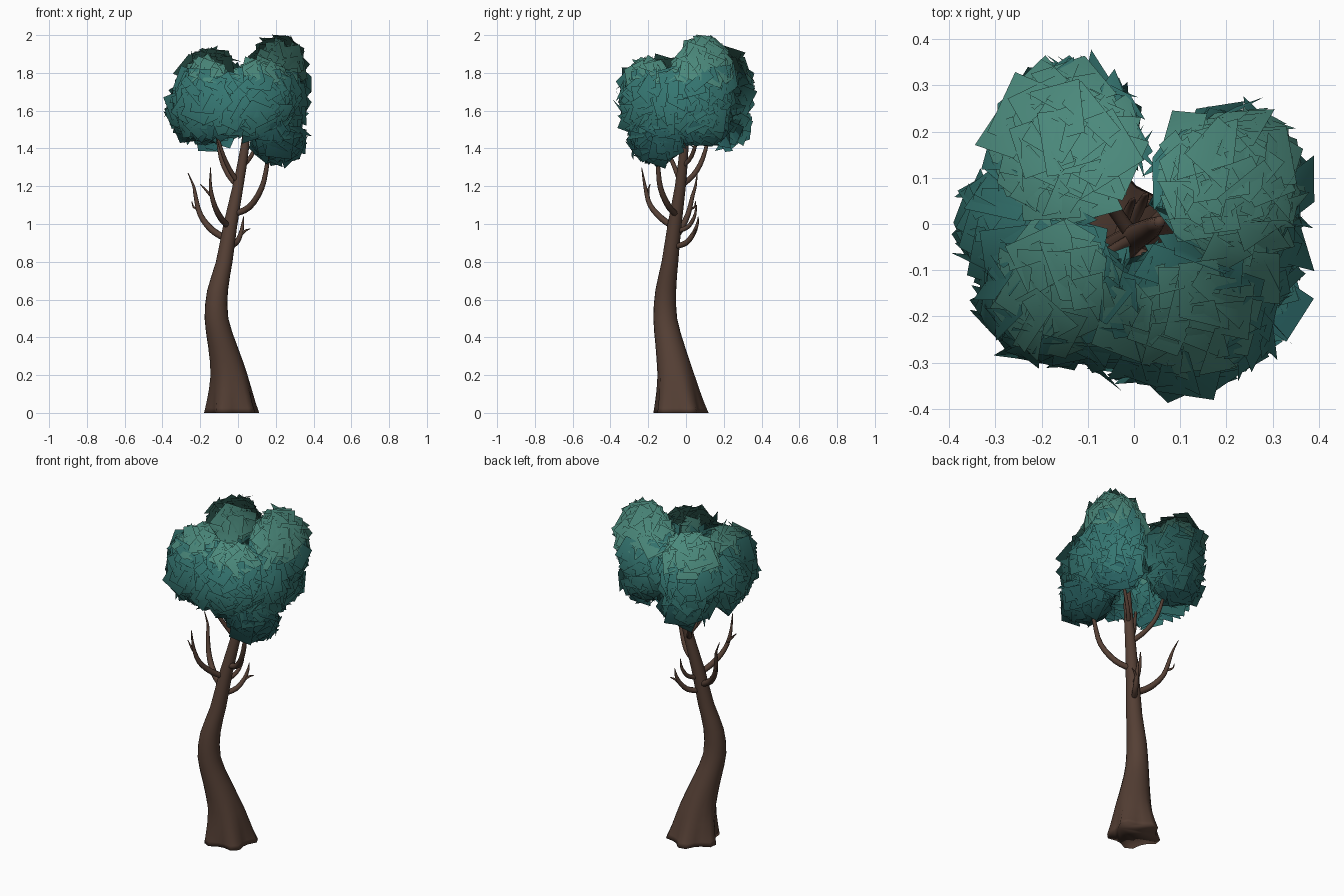
import bpy, math, random
from mathutils import Vector, Matrix

if "Cube" in bpy.data.objects:
    bpy.data.objects.remove(bpy.data.objects["Cube"])

random.seed(4)


def material(name, rgb):
    m = bpy.data.materials.new(name)
    m.diffuse_color = (*rgb, 1)
    m.use_nodes = True
    m.node_tree.nodes["Principled BSDF"].inputs["Base Color"].default_value = m.diffuse_color
    return m


bark = material("bark", (0.09, 0.05, 0.035))
leaf_mats = [material("leaf_low", (0.025, 0.14, 0.14)),
             material("leaf_mid", (0.035, 0.18, 0.165)),
             material("leaf_high", (0.07, 0.25, 0.20))]


def make_object(name, verts, faces, mats):
    me = bpy.data.meshes.new(name)
    me.from_pydata(verts, [], faces)
    for m in mats:
        me.materials.append(m)
    me.polygons.foreach_set("use_smooth", [True] * len(faces))
    ob = bpy.data.objects.new(name, me)
    bpy.context.collection.objects.link(ob)
    return ob


def smooth_path(pts, steps):
    """Catmull-Rom through (x, y, z, radius) points."""
    p = [Vector(q) for q in pts]
    p = [2 * p[0] - p[1]] + p + [2 * p[-1] - p[-2]]
    out = []
    for i in range(1, len(p) - 2):
        a, b, c, d = p[i - 1:i + 3]
        for s in range(steps):
            t = s / steps
            out.append(0.5 * (2 * b + (c - a) * t + (2 * a - 5 * b + 4 * c - d) * t * t
                              + (3 * b - a - 3 * c + d) * t ** 3))
    return out + [p[-2]]


def tube(name, pts, sides, steps=3, level=False, lobe=0.0, thin=1.0):
    """Tapered tube; level rings and root lobes are used by the trunk."""
    path = smooth_path(pts, steps)
    verts, faces = [], []
    for i, q in enumerate(path):
        c, r = q.to_3d(), max(q[3] * thin, 0.002)
        tangent = (path[min(i + 1, len(path) - 1)] - path[max(i - 1, 0)]).to_3d()
        rot = Matrix.Identity(3) if level else \
            Vector((0, 0, 1)).rotation_difference(tangent).to_matrix()
        flare = lobe * max(0, 1 - c.z / 0.35) ** 2
        for k in range(sides):
            a = 2 * math.pi * k / sides
            rr = r * (1 + flare * math.cos(5 * (a + math.pi / 4)))
            verts.append(c + rot @ Vector((rr * math.cos(a), rr * math.sin(a), 0)))
    for i in range(len(path) - 1):
        for k in range(sides):
            k2 = (k + 1) % sides
            faces.append((i * sides + k, i * sides + k2,
                          (i + 1) * sides + k2, (i + 1) * sides + k))
    n = (len(path) - 1) * sides
    faces += [tuple(reversed(range(sides))), tuple(range(n, n + sides))]
    return make_object(name, verts, faces, [bark])


# Trunk with flared, lobed roots
tube("trunk", [(-.03, -.03, 0, .134), (-.034, -.038, .06, .122), (-.045, -.055, .2, .098),
               (-.08, -.083, .35, .078), (-.114, -.11, .5, .063), (-.108, -.107, .65, .055),
               (-.073, -.085, .8, .044), (-.04, -.06, 1.0, .037), (0, -.03, 1.2, .029),
               (.035, -.01, 1.4, .023), (.055, .005, 1.6, .012)],
     20, 2, level=True, lobe=0.17)

# Bare lower branches, each with twigs
bare = [
    ("left_branch", [(-.06, -.065, .92, .022), (-.14, -.03, .97, .021), (-.2, .01, 1.05, .017),
                     (-.225, .035, 1.15, .012), (-.235, .05, 1.2, .008), (-.265, .06, 1.27, .002)]),
    ("left_twig", [(-.21, .02, 1.08, .01), (-.235, .045, 1.09, .006), (-.245, .05, 1.12, .002)]),
    ("front_branch", [(-.045, -.06, .98, .02), (-.09, -.13, 1.03, .02), (-.125, -.19, 1.1, .016),
                      (-.145, -.215, 1.19, .011), (-.145, -.235, 1.3, .002)]),
    ("front_twig", [(-.135, -.2, 1.14, .01), (-.17, -.2, 1.18, .007), (-.2, -.19, 1.21, .002)]),
    ("right_branch", [(-.05, -.06, .88, .018), (-.01, 0, .9, .018), (.015, .04, .95, .014),
                      (.025, .06, 1.0, .009), (.03, .065, 1.04, .002)]),
    ("right_twig", [(.01, .035, .94, .01), (.04, .05, .965, .007), (.065, .06, .975, .002)]),
    ("back_branch", [(-.04, -.05, .96, .015), (-.02, .01, .985, .014), (-.005, .045, 1.04, .01),
                     (0, .055, 1.1, .003)]),
]
# Upper branches reaching into the crown
upper = [
    ("crown_branch_front_right", [(-.025, -.05, 1.05, .02), (.06, -.09, 1.09, .02),
                                  (.125, -.135, 1.19, .017), (.155, -.15, 1.32, .013),
                                  (.18, -.17, 1.5, .006)]),
    ("crown_branch_back_left", [(0, -.03, 1.2, .019), (-.05, .04, 1.26, .017),
                                (-.09, .09, 1.35, .014), (-.115, .13, 1.5, .007)]),
    ("crown_branch_front_left", [(0, -.03, 1.22, .016), (-.05, -.06, 1.3, .014),
                                 (-.09, -.1, 1.4, .011), (-.13, -.13, 1.55, .005)]),
    ("crown_branch_back_right", [(.02, -.02, 1.3, .015), (.07, .03, 1.36, .013),
                                 (.12, .06, 1.46, .01), (.18, .09, 1.6, .005)]),
]
for name, pts in bare + upper:
    tube(name, pts, 8, thin=0.85)

# Crown clumps in a ring around an open middle: centre, radii, number of leaf cards
clumps = [
    ((-.15, .18, 1.71), (.15, .16, .21), 150),
    ((.21, .09, 1.76), (.15, .15, .21), 150),
    ((-.17, -.14, 1.65), (.15, .15, .20), 140),
    ((.12, -.20, 1.66), (.17, .15, .19), 150),
    ((.22, -.16, 1.44), (.13, .13, .10), 60),
    ((-.26, -.01, 1.61), (.10, .12, .13), 50),      # fills between the large clumps
    ((-.03, -.22, 1.63), (.12, .10, .16), 50),
    ((.25, -.06, 1.64), (.10, .13, .17), 50),
    ((-.14, .20, 1.53), (.12, .12, .10), 60),
    ((.20, .09, 1.55), (.12, .13, .12), 60),
]


def inside_other(p, own):
    for j, (c, r, _) in enumerate(clumps):
        if j != own and sum(((p[k] - c[k]) / r[k]) ** 2 for k in range(3)) < 0.6:
            return True
    return False


# Overlapping square leaf cards over each clump, shaded as one round crown
crown_middle = Vector((0, 0, 1.58))
verts, faces, normals, shades = [], [], [], []
for j, (c, r, count) in enumerate(clumps):
    c, r = Vector(c), Vector(r)
    for i in range(count):
        z = 1 - 2 * (i + 0.5) / count
        a = i * 2.39996
        s = math.sqrt(1 - z * z)
        d = Vector((s * math.cos(a), s * math.sin(a), z))
        p = c + d * r * random.uniform(0.9, 1.0)
        reach = math.hypot(p.x, p.y)
        if inside_other(p, j) or reach < 0.11:
            continue
        if reach > 0.355:                            # keep the outline round
            p.x, p.y = p.x * 0.355 / reach, p.y * 0.355 / reach
        out = Vector((d.x / r.x, d.y / r.y, d.z / r.z)).normalized()
        tilt = Vector([random.gauss(0, 0.24) for _ in range(3)])
        n = (out + tilt).normalized()
        u = n.orthogonal().normalized()
        u.rotate(Matrix.Rotation(random.uniform(0, 6.28), 3, n))
        v = n.cross(u)
        h = random.uniform(0.045, 0.072)
        b = len(verts)
        for su, sv in ((-1, -1), (1, -1), (1, 1), (-1, 1)):
            q = p + u * su * h + v * sv * h
            verts.append(q)
            normals.append(((q - crown_middle).normalized() + 0.15 * out).normalized())
        faces.append((b, b + 1, b + 2, b + 3))
        shades.append(0 if p.z < 1.5 else 1 if p.z < 1.78 else 2)

crown = make_object("crown_leaves", verts, faces, leaf_mats)
crown.data.polygons.foreach_set("material_index", shades)
crown.data.normals_split_custom_set_from_vertices(normals)
